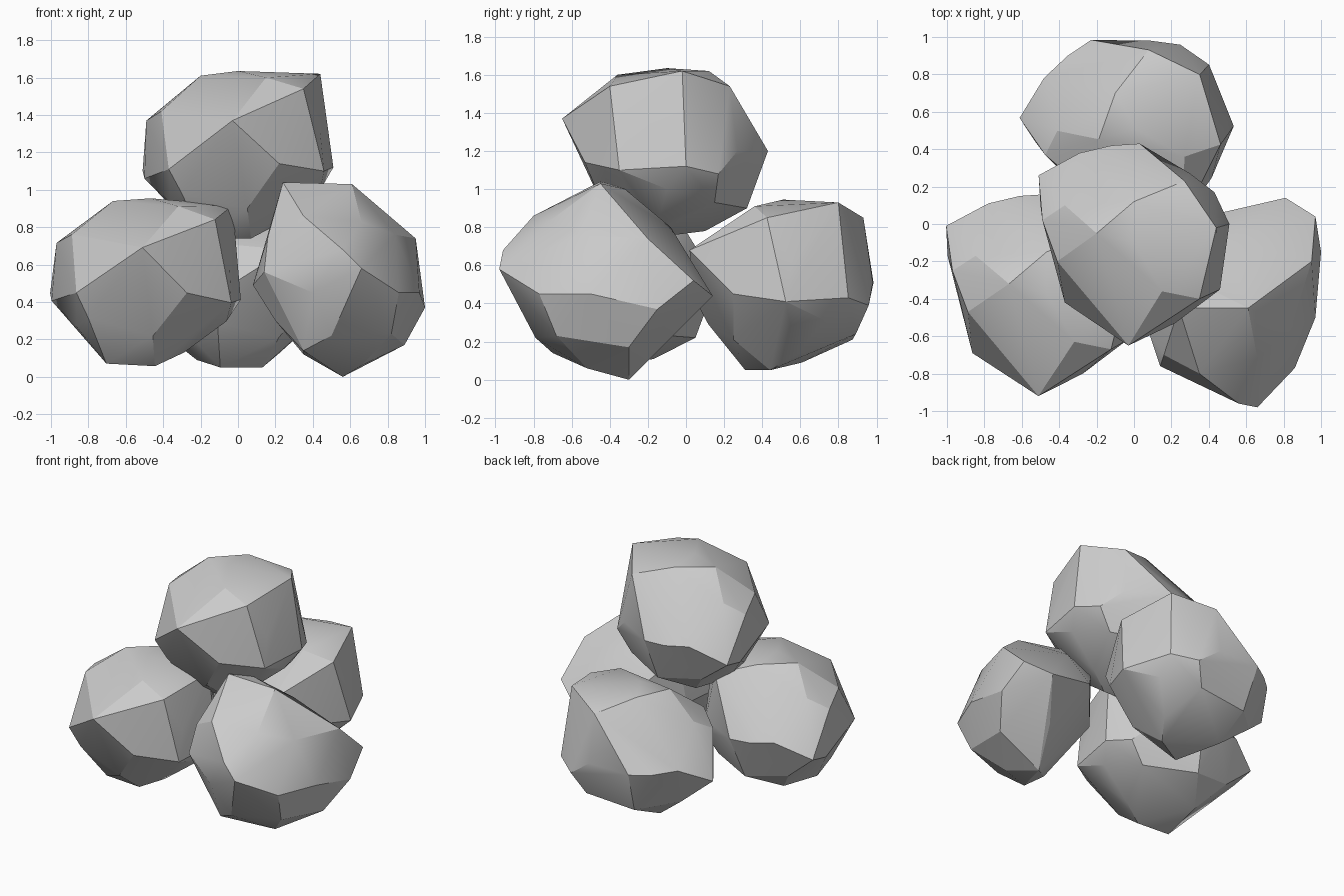
import bpy, bmesh, math
from mathutils import Vector

if "Cube" in bpy.data.objects:
    bpy.data.objects.remove(bpy.data.objects["Cube"])


def make_rock(name, points, location=(0, 0, 0), rotation=(0, 0, 0)):
    """Faceted boulder: the convex hull of a handful of corner points."""
    bm = bmesh.new()
    for p in points:
        bm.verts.new(Vector(p))
    result = bmesh.ops.convex_hull(bm, input=bm.verts)
    unused = {g for g in result["geom_interior"] + result["geom_unused"]
              if isinstance(g, bmesh.types.BMVert) and g.is_valid}
    bmesh.ops.delete(bm, geom=list(unused), context='VERTS')
    bmesh.ops.dissolve_limit(bm, angle_limit=math.radians(2),
                             verts=bm.verts, edges=bm.edges)
    bmesh.ops.recalc_face_normals(bm, faces=bm.faces)
    mesh = bpy.data.meshes.new(name)
    bm.to_mesh(mesh)
    bm.free()
    obj = bpy.data.objects.new(name, mesh)
    bpy.context.collection.objects.link(obj)
    obj.location = location
    obj.rotation_euler = [math.radians(a) for a in rotation]
    bpy.ops.object.select_all(action='DESELECT')
    obj.select_set(True)
    bpy.context.view_layer.objects.active = obj
    bpy.ops.object.shade_smooth_by_angle(angle=math.radians(20))
    return obj


# Shared boulder shape: crown, waist and underside corners
crown = [(.44, .08, .42), (.27, .33, .34), (.0, .0, .435), (.0, .22, .42),
         (-.2, .05, .41), (.35, -.3, .34), (.15, -.26, .40),
         (-.37, .2, .25), (-.46, .08, .19)]
waist = [(.51, .1, -.08), (.46, -.25, -.1), (.44, -.2, .1), (.22, -.43, -.06),
         (-.03, -.55, .17), (-.37, -.32, -.09), (-.41, -.1, .22),
         (-.49, .12, .17), (-.51, .36, -.1), (-.29, .48, .02),
         (-.12, .52, .0), (.03, .53, .0), (.3, .37, .0), (.43, .27, -.12)]
base = [(-.19, -.12, -.46), (.07, -.12, -.46), (-.36, -.05, -.27),
        (-.3, -.28, -.22), (.05, -.33, -.3), (.22, -.05, -.38),
        (.44, .0, -.2), (.33, .25, -.27), (.0, .42, -.3),
        (-.3, .35, -.26), (-.15, .2, -.42), (-.5, .2, -.14)]
boulder = crown + waist + base

make_rock("top_rock", boulder, (0, -.1, 1.2))
make_rock("front_left_rock", boulder, (-.49, -.37, .52), (0, 3, 0))
make_rock("back_rock", boulder, (.01, .51, .51), (0, 0, 30))

# Right boulder: tipped over, so it has its own corners
upper = [(.24, -.45, 1.04), (.61, -.45, 1.03), (.35, -.32, 1.0),
         (.95, -.2, .74), (.5, -.08, .8), (.2, -.2, .8),
         (.35, -.8, .86), (.16, -.7, .75), (.66, -.72, .83), (.84, -.55, .76)]
middle = [(.81, .14, .44), (.97, .04, .52), (1, -.15, .37), (.97, -.5, .45),
          (.86, -.77, .45), (.66, -.98, .58), (.56, -.96, .68),
          (.4, -.88, .45), (.14, -.76, .56), (.08, -.58, .49),
          (.17, -.25, .45), (.42, .05, .55)]
lower = [(.89, -.3, .17), (.82, -.68, .23), (.56, -.3, 0), (.66, -.52, .06),
         (.35, -.7, .14), (.5, -.79, .22), (.35, -.5, .12), (.65, -.08, .22),
         (.2, -.6, .3)]
make_rock("front_right_rock", upper + middle + lower)
